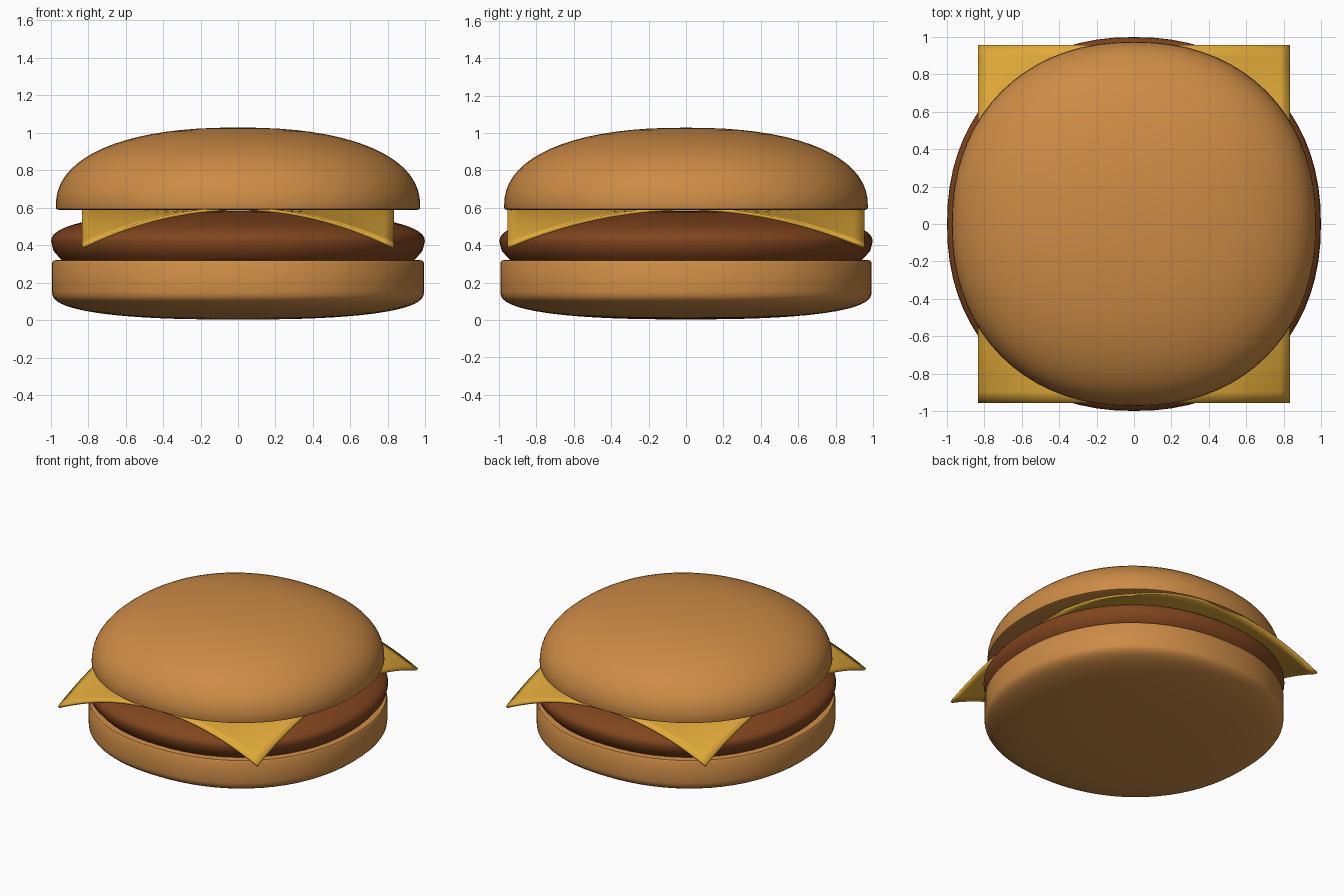
import bpy, bmesh
from math import sin, cos, pi, radians

if "Cube" in bpy.data.objects:
    bpy.data.objects.remove(bpy.data.objects["Cube"])

SQ = 2.18      # outline is slightly squarer than a circle
SEG = 72


def spow(v, p):
    return abs(v) ** p * (1 if v >= 0 else -1)


def material(name, rgb):
    m = bpy.data.materials.new(name)
    m.diffuse_color = (*rgb, 1)
    m.use_nodes = True
    m.node_tree.nodes["Principled BSDF"].inputs["Base Color"].default_value = m.diffuse_color
    return m


def dome(r, z, h, n, steps=18):
    """Profile from the rim (r, z) to the axis at z + h."""
    return [(r * cos(i / steps * pi / 2) ** (2 / n), z + h * sin(i / steps * pi / 2) ** (2 / n))
            for i in range(steps)] + [(0, z + h)]


def finish(bm, name, mat, angle):
    bmesh.ops.recalc_face_normals(bm, faces=bm.faces)
    me = bpy.data.meshes.new(name)
    bm.to_mesh(me)
    bm.free()
    ob = bpy.data.objects.new(name, me)
    bpy.context.collection.objects.link(ob)
    me.materials.append(mat)
    bpy.ops.object.select_all(action='DESELECT')
    ob.select_set(True)
    bpy.context.view_layer.objects.active = ob
    bpy.ops.object.shade_smooth_by_angle(angle=radians(angle))
    return ob


def lathe(name, profile, mat):
    """Sweep a profile (axis to axis) around a rounded-square outline."""
    bm = bmesh.new()
    rings = []
    for r, z in profile:
        if r < 1e-4:
            rings.append([bm.verts.new((0, 0, z))] * SEG)
        else:
            rings.append([bm.verts.new((r * spow(cos(2 * pi * i / SEG), 2 / SQ),
                                        r * spow(sin(2 * pi * i / SEG), 2 / SQ), z))
                          for i in range(SEG)])
    for a, b in zip(rings, rings[1:]):
        for i in range(SEG):
            j = (i + 1) % SEG
            bm.faces.new(list(dict.fromkeys((a[i], a[j], b[j], b[i]))))
    return finish(bm, name, mat, 40)


bun = material("bun", (0.61, 0.26, 0.06))
meat = material("meat", (0.22, 0.06, 0.013))
yellow = material("cheese", (0.75, 0.40, 0.04))

# bottom bun: rounded underside, straight wall, flat top
lathe("bottom_bun", dome(0.993, 0.15, -0.147, 2.5)[::-1]
      + [(0.993, 0.305), (0.985, 0.318), (0.97, 0.32), (0, 0.32)], bun)

# patty: bulging disc
lathe("patty", [(0, 0.31), (0.93, 0.31), (0.955, 0.335), (0.985, 0.37)]
      + dome(0.998, 0.42, 0.163, 2.3), meat)

# top bun: flat underside and domed crown
lathe("top_bun", [(0, 0.588), (0.955, 0.588), (0.97, 0.593)]
      + dome(0.973, 0.603, 0.425, 2.3), bun)

# cheese slice: square sheet with drooping corners
bm = bmesh.new()
bmesh.ops.create_grid(bm, x_segments=32, y_segments=32, size=1)
for v in bm.verts:
    x, y = v.co.x, v.co.y
    v.co = (0.832 * x, 0.955 * y, 0.602 - 0.205 * x * x * y * y)
cheese = finish(bm, "cheese_slice", yellow, 40)
if cheese.data.polygons[0].normal.z < 0:
    cheese.data.flip_normals()
solid = cheese.modifiers.new("thickness", 'SOLIDIFY')
solid.thickness = 0.017
solid.offset = -1
